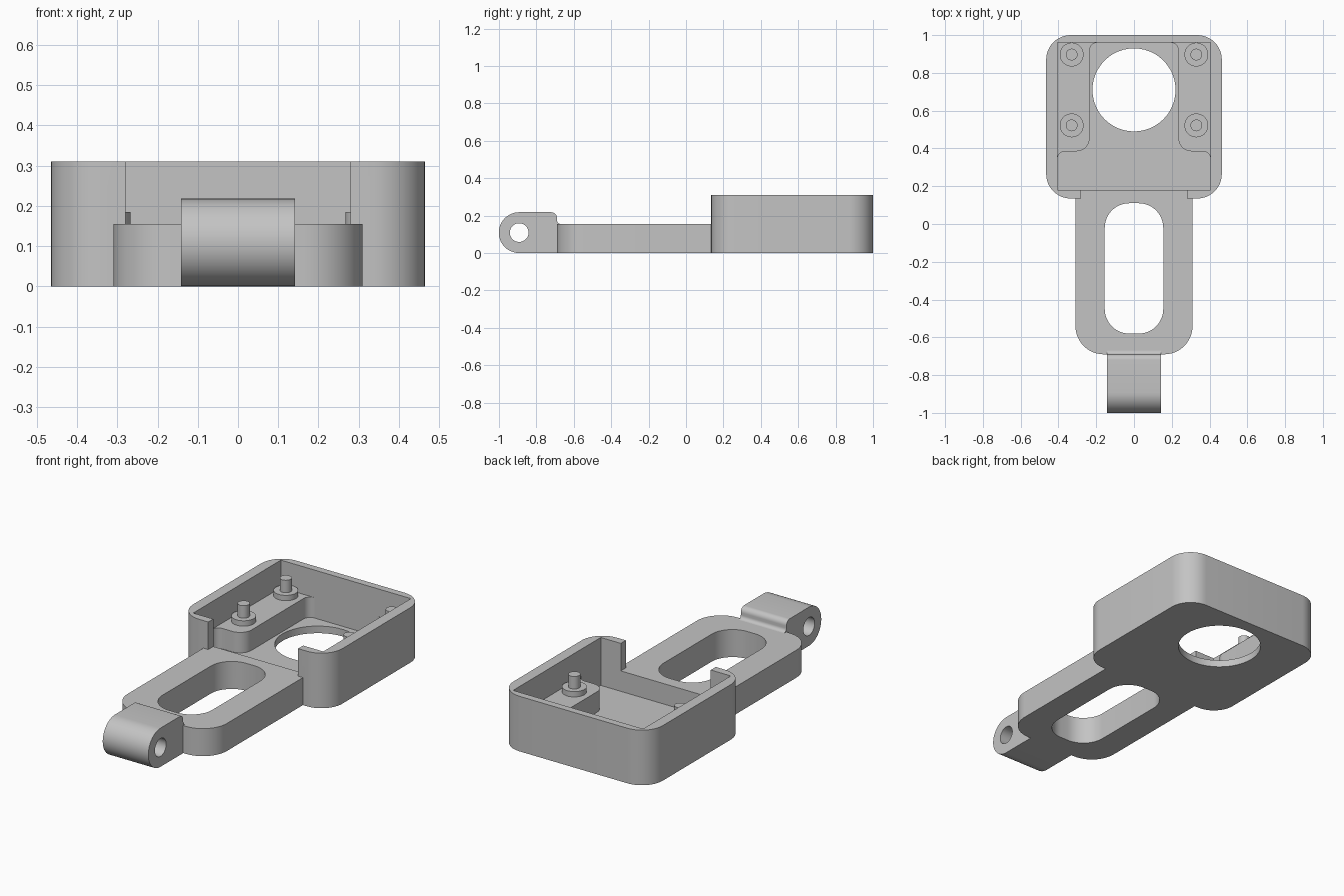
import bpy, bmesh
from math import cos, sin, radians
from mathutils import Vector

cube = bpy.data.objects.get("Cube")
if cube:
    bpy.data.objects.remove(cube, do_unlink=True)

grey = bpy.data.materials.new("plain grey")
grey.use_nodes = True
GREY = (0.55, 0.55, 0.55, 1)
grey.diffuse_color = GREY
grey.node_tree.nodes["Principled BSDF"].inputs["Base Color"].default_value = GREY


def arc(cx, cy, r, start, end, steps=12):
    angles = [radians(start + (end - start) * i / steps) for i in range(steps + 1)]
    return [(cx + r * cos(a), cy + r * sin(a)) for a in angles]


def circle(cx, cy, r):
    return arc(cx, cy, r, 0, 360, 48)[:-1]


def rounded(x, y0, y1, r_front, r_back):
    """Outline symmetric in x; a zero radius gives square corners."""
    def corner(cx, cy, r, start):
        return arc(cx, cy, r, start, start + 90) if r else [(cx, cy)]
    return (corner(x - r_back, y1 - r_back, r_back, 0)
            + corner(r_back - x, y1 - r_back, r_back, 90)
            + corner(r_front - x, y0 + r_front, r_front, 180)
            + corner(x - r_front, y0 + r_front, r_front, 270))


def prism(name, outline, low, high, along_x=False):
    """Extrude an outline along z, or a (y, z) outline along x."""
    bm = bmesh.new()
    place = (lambda u, v: (low, u, v)) if along_x else (lambda u, v: (u, v, low))
    face = bm.faces.new([bm.verts.new(place(u, v)) for u, v in outline])
    new = bmesh.ops.extrude_face_region(bm, geom=[face])["geom"]
    shift = Vector((high - low, 0, 0) if along_x else (0, 0, high - low))
    bmesh.ops.translate(bm, vec=shift, verts=[v for v in new if isinstance(v, bmesh.types.BMVert)])
    bmesh.ops.recalc_face_normals(bm, faces=bm.faces)
    mesh = bpy.data.meshes.new(name)
    bm.to_mesh(mesh)
    bm.free()
    mesh.materials.append(grey)
    obj = bpy.data.objects.new(name, mesh)
    bpy.context.collection.objects.link(obj)
    return obj


def activate(obj):
    bpy.ops.object.select_all(action="DESELECT")
    obj.select_set(True)
    bpy.context.view_layer.objects.active = obj


def combine(target, other, operation):
    mod = target.modifiers.new(operation, "BOOLEAN")
    mod.operation, mod.solver, mod.object = operation, "EXACT", other
    activate(target)
    bpy.ops.object.modifier_apply(modifier=mod.name)
    bpy.data.objects.remove(other, do_unlink=True)


def mirror(obj):
    obj.modifiers.new("mirror", "MIRROR")
    return obj


FLOOR, DECK, RIM = 0.04, 0.155, 0.31

# Open tray and slotted arm, joined as one body
body = prism("tray_and_arm", rounded(0.465, 0.135, 1.0, 0.13, 0.13), 0, RIM)
combine(body, prism("arm", rounded(0.31, -0.69, 0.3, 0.15, 0), 0, DECK), "UNION")
combine(body, prism("cavity", rounded(0.405, 0.18, 0.96, 0, 0), FLOOR, 0.5), "DIFFERENCE")
combine(body, prism("front_notch", rounded(0.28, 0.1, 0.3, 0, 0), DECK, 0.5), "DIFFERENCE")
combine(body, prism("round_opening", circle(0, 0.71, 0.22), -0.1, 0.1), "DIFFERENCE")
combine(body, prism("arm_slot", rounded(0.155, -0.58, 0.11, 0.13, 0.13), -0.1, 0.3), "DIFFERENCE")
parts = [body]

# Raised side pads with filleted inner outline
pad = (arc(0.365, 0.345, 0.04, 0, 90, 6)
       + arc(0.305, 0.455, 0.07, 270, 180)
       + arc(0.195, 0.92, 0.04, 0, 90, 6)
       + [(0.195, 0.97), (0.415, 0.97), (0.415, 0.345)])
parts.append(mirror(prism("side_pads", pad, 0.03, DECK)))

# Stepped mounting posts on the pads
for place, y in (("front", 0.522), ("back", 0.897)):
    parts.append(mirror(prism(place + "_post_collars", circle(0.33, y, 0.063), 0.14, 0.185)))
    parts.append(mirror(prism(place + "_post_pins", circle(0.33, y, 0.031), 0.17, 0.255)))

# Hinge lug with cross bore and a small fillet onto the arm
profile = (arc(-0.892, 0.109, 0.109, 270, 90, 24)
           + arc(-0.72, 0.188, 0.03, 90, 0, 8)
           + arc(-0.67, 0.175, 0.02, 180, 270, 6)
           + [(-0.67, 0.1), (-0.69, 0.1), (-0.69, 0)])
lug = prism("hinge_lug", profile, -0.142, 0.142, along_x=True)
combine(lug, prism("lug_bore", circle(-0.892, 0.109, 0.05), -0.3, 0.3, along_x=True), "DIFFERENCE")
parts.append(lug)

for part in parts:
    activate(part)
    bpy.ops.object.shade_smooth_by_angle(angle=radians(30))
